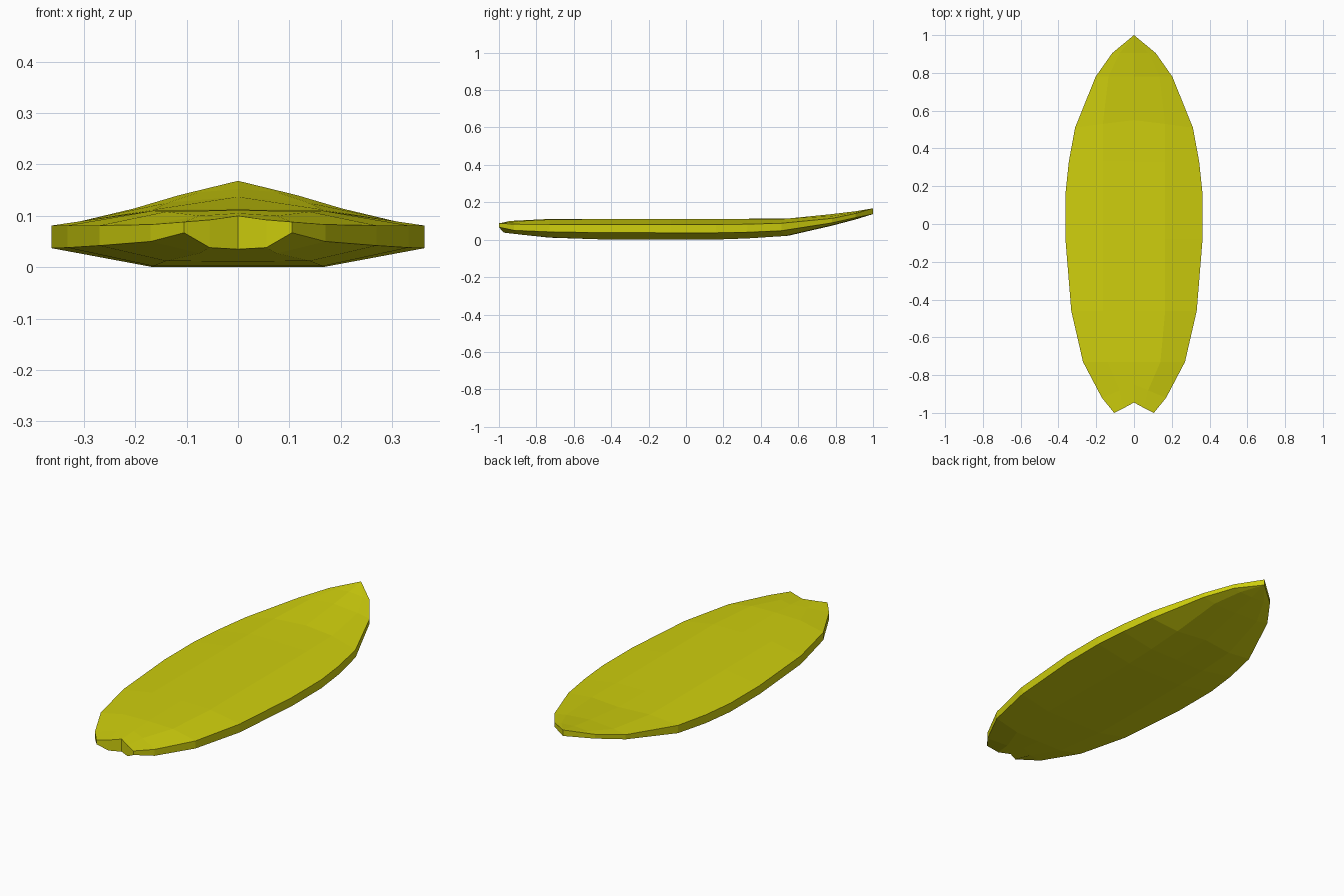
import bpy, bmesh

# Half-board stations, nose to tail:
# rail (x, y, top z, bottom z), stringer-side panel line (x, top z, bottom z), centre (top z, bottom z)
STATIONS = [
    (0.115, 0.905, 0.140, 0.118, 0.075, 0.146, 0.111, 0.152, 0.108),
    (0.203, 0.780, 0.114, 0.090, 0.135, 0.126, 0.078, 0.137, 0.075),
    (0.312, 0.510, 0.088, 0.048, 0.165, 0.112, 0.020, 0.114, 0.022),
    (0.345, 0.330, 0.083, 0.040, 0.165, 0.110, 0.007, 0.112, 0.007),
    (0.363, 0.160, 0.081, 0.037, 0.165, 0.110, 0.001, 0.112, 0.001),
    (0.363, -0.080, 0.081, 0.037, 0.165, 0.110, 0.000, 0.112, 0.000),
    (0.332, -0.460, 0.081, 0.038, 0.165, 0.110, 0.002, 0.112, 0.002),
    (0.270, -0.730, 0.081, 0.042, 0.140, 0.108, 0.012, 0.111, 0.011),
    (0.170, -0.920, 0.083, 0.050, 0.075, 0.100, 0.027, 0.105, 0.024),
]

yellow = bpy.data.materials.new("board yellow")
yellow.diffuse_color = (0.62, 0.62, 0.004, 1)

bm = bmesh.new()


def pair(x, y, top, bottom):
    return bm.verts.new((x, y, top)), bm.verts.new((x, y, bottom))


# Rows of (centre, panel line, rail), each a top and bottom vertex
rows = []
for rx, ry, rt, rb, px, pt, pb, ct, cb in STATIONS:
    cy = 0.55 if ry == 0.51 else min(ry, 0.905)
    if ry == -0.92:
        cy, py = -0.85, -0.88
    else:
        py = (ry + cy) / 2
    rows.append([pair(0, cy, ct, cb), pair(px, py, pt, pb), pair(rx, ry, rt, rb)])

# Swallow-tail end
rows.append([pair(0, -0.945, 0.100, 0.035),
             pair(0.055, -0.975, 0.092, 0.038),
             pair(0.105, -1.0, 0.088, 0.067)])

# Deck, bottom and rail panels
for a, b in zip(rows, rows[1:]):
    for i in range(2):
        bm.faces.new((a[i][0], b[i][0], b[i + 1][0], a[i + 1][0]))
        bm.faces.new((a[i][1], a[i + 1][1], b[i + 1][1], b[i][1]))
    bm.faces.new((a[2][0], b[2][0], b[2][1], a[2][1]))

# Pointed nose
nose = pair(0, 1.0, 0.168, 0.137)
first = rows[0]
for i in range(2):
    bm.faces.new((nose[0], first[i][0], first[i + 1][0]))
    bm.faces.new((nose[1], first[i + 1][1], first[i][1]))
bm.faces.new((nose[0], first[2][0], first[2][1], nose[1]))

# Tail notch wall
last = rows[-1]
for i in range(2):
    bm.faces.new((last[i][0], last[i][1], last[i + 1][1], last[i + 1][0]))

# Mirror to the other side
geom = bm.verts[:] + bm.edges[:] + bm.faces[:]
bmesh.ops.mirror(bm, geom=geom, axis='X', merge_dist=0.0005)
bmesh.ops.remove_doubles(bm, verts=bm.verts[:], dist=0.0005)
bmesh.ops.recalc_face_normals(bm, faces=bm.faces[:])

mesh = bpy.data.meshes.new("surfboard")
bm.to_mesh(mesh)
bm.free()
mesh.materials.append(yellow)
board = bpy.data.objects.new("surfboard", mesh)
bpy.context.collection.objects.link(board)
